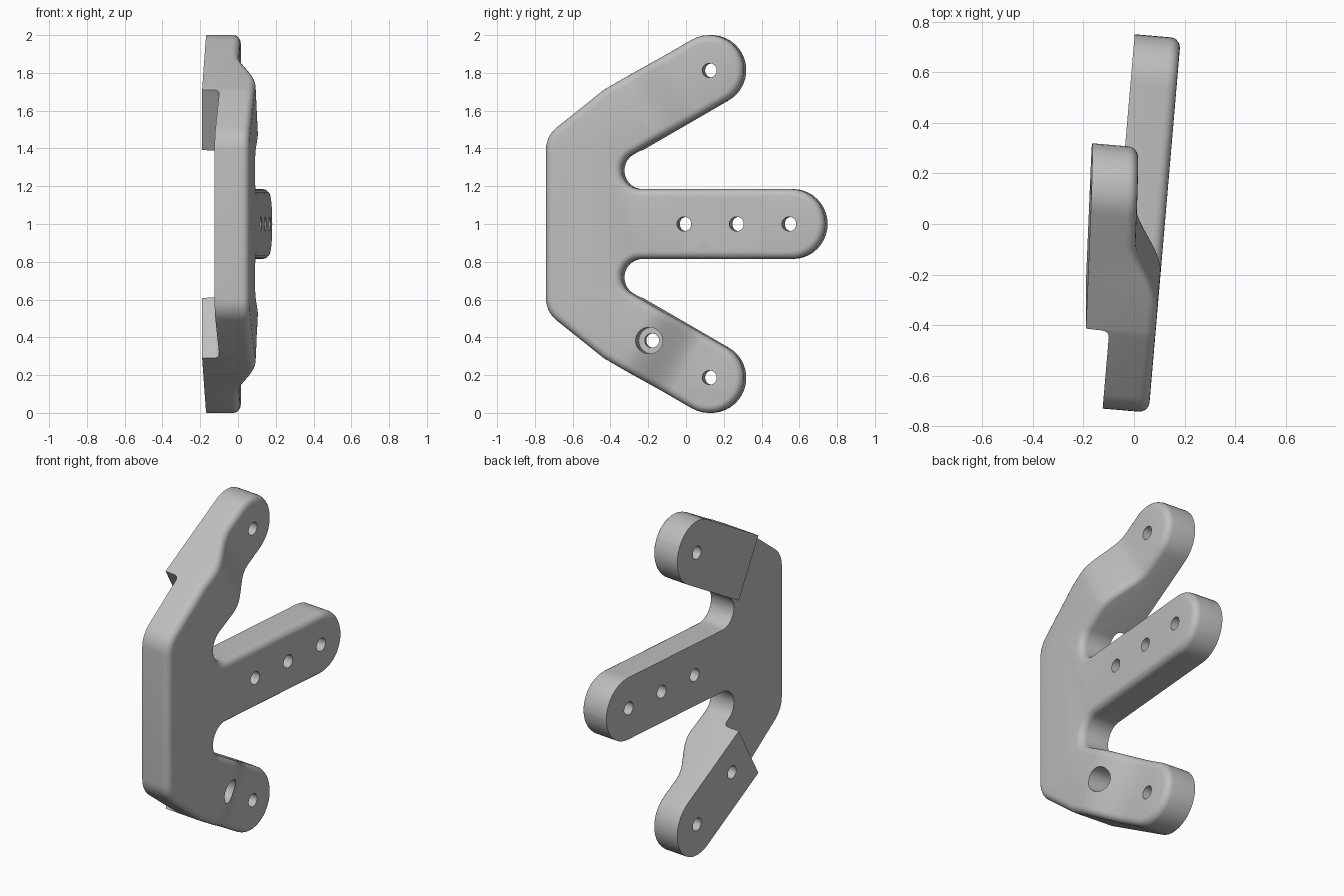
import bpy, bmesh, math
from mathutils import Vector

cube = bpy.data.objects.get("Cube")
if cube:
    bpy.data.objects.remove(cube)

THICK, RIM, TILT = 0.182, 0.04, 0.085      # plate thickness, rounded rim, lean
TIP = Vector((0.12, 1.815))                # centre of the upper arm's rounded end
ALONG = Vector((math.cos(math.pi / 6), 0.5))
ACROSS = Vector((-ALONG.y, ALONG.x))
R = 0.185                                  # half width of every arm
PAD, FILLET = -0.53, 0.03                  # where the raised pad starts, its fillet
BEND0, BEND1 = -0.44, -0.13                # extent of the bend in the arm

grey = bpy.data.materials.new("light grey")
grey.use_nodes = True
grey.diffuse_color = (0.52, 0.52, 0.52, 1)
grey.node_tree.nodes["Principled BSDF"].inputs["Base Color"].default_value = grey.diffuse_color


def arm(s, p):
    return TIP + ALONG * s + ACROSS * p


def rounded(corners):
    """Round every corner (point, radius) of a polygon with an arc."""
    pts = []
    for i, (c, r) in enumerate(corners):
        a = (corners[i - 1][0] - c).normalized()
        b = (corners[(i + 1) % len(corners)][0] - c).normalized()
        half = a.angle(b) / 2
        centre = c + (a + b).normalized() * (r / math.sin(half))
        t0 = c + a * (r / math.tan(half)) - centre
        t1 = c + b * (r / math.tan(half)) - centre
        sweep = math.pi - 2 * half
        n = max(2, round(sweep / 0.16))
        for k in range(n + 1):
            f = k / n
            pts.append(centre + (t0 * math.sin((1 - f) * sweep) + t1 * math.sin(f * sweep)) / math.sin(sweep))
    return pts


def mirrored(v):
    return Vector((v.x, 2 - v.y))


# Outline of the three-armed plate in (y, z): upper half, then its mirror
notch_s = (1 + R - arm(0, -R).y) / ALONG.y
half_outline = [
    (Vector((-0.74, 1.465)), 0.15),
    (arm(PAD, R), 0.2),
    (arm(R, R), R * 0.998),
    (arm(R, -R), R * 0.998),
    (arm(notch_s, -R), 0.098),
    (Vector((0.75, 1 + R)), R * 0.998),
]
outline = rounded(half_outline + [(mirrored(v), r) for v, r in reversed(half_outline)])

bm = bmesh.new()
base = bm.faces.new([bm.verts.new((0, p.x, p.y)) for p in outline])
top = bmesh.ops.extrude_face_region(bm, geom=[base])["geom"]
bmesh.ops.translate(bm, vec=(THICK, 0, 0), verts=[g for g in top if isinstance(g, bmesh.types.BMVert)])
bmesh.ops.recalc_face_normals(bm, faces=bm.faces)
rim = [e for e in bm.edges if all(v.co.x > THICK / 2 for v in e.verts)]
bmesh.ops.bevel(bm, geom=rim, offset=RIM, segments=5, profile=0.5, affect='EDGES')

# Cut lines across both outer arms so that they can bend
stations = [PAD - FILLET * f for f in (1, 0.7, 0.45, 0.25, 0.1, 0)] + [PAD + 0.002]
stations += [BEND0 + (BEND1 - BEND0) * k / 14 for k in range(15)]
for side in (1, -1):
    for s in stations:
        p = arm(s, 0)
        bmesh.ops.bisect_plane(bm, geom=bm.verts[:] + bm.edges[:] + bm.faces[:], dist=1e-5,
                               plane_co=(0, p.x, 1 + side * (p.y - 1)),
                               plane_no=(0, ALONG.x, side * ALONG.y))


def inner_outer(y, z):
    """Depth of the inner and the outer face at one place of the plate."""
    inner = -0.061 + TILT * y
    outer = inner + THICK
    if abs(z - 1) < 0.3:
        return inner, outer
    s = (Vector((y, 1 + abs(z - 1))) - TIP).dot(ALONG)
    pad = -0.19 + 0.036 * (s - PAD)
    f = min(1, max(0, (s - BEND0) / (BEND1 - BEND0)))
    f = f * f * (3 - 2 * f)
    outer += (pad + THICK - outer) * f
    if s > PAD + 0.001:
        inner = pad
    else:
        u = min(1, max(0, (s - PAD + FILLET) / FILLET))
        inner -= FILLET * (1 - math.sqrt(1 - u * u))
    return inner, outer


for v in bm.verts:
    t, y, z = v.co
    inner, outer = inner_outer(y, z)
    x = inner + t if t < THICK / 2 else outer - (THICK - t)
    v.co = (x, y - TILT * x, z)
bmesh.ops.recalc_face_normals(bm, faces=bm.faces)


def to_object(name, mesh_bm):
    mesh = bpy.data.meshes.new(name)
    mesh_bm.to_mesh(mesh)
    mesh_bm.free()
    mesh.materials.append(grey)
    ob = bpy.data.objects.new(name, mesh)
    bpy.context.collection.objects.link(ob)
    return ob


bracket = to_object("bracket_plate", bm)


def drill(y, z, r, x0=-0.5, x1=0.5):
    """Cut a round hole square to the leaning plate."""
    cb = bmesh.new()
    bmesh.ops.create_cone(cb, cap_ends=True, segments=32, radius1=r, radius2=r, depth=x1 - x0)
    for v in cb.verts:
        a, b, c = v.co
        x = c + (x0 + x1) / 2
        v.co = (x + TILT * a, y + a - TILT * x, z + b)
    bmesh.ops.recalc_face_normals(cb, faces=cb.faces)
    cutter = to_object("hole_cutter", cb)
    cutter.hide_render = True
    mod = bracket.modifiers.new("hole", 'BOOLEAN')
    mod.operation, mod.solver, mod.object = 'DIFFERENCE', 'EXACT', cutter
    bpy.context.view_layer.objects.active = bracket
    bpy.ops.object.modifier_apply(modifier=mod.name)
    bpy.data.objects.remove(cutter)


# Middle arm holes
for y in (0.0, 0.28, 0.56):
    drill(y, 1.0, 0.038)
# Large plate holes, arm tip holes and counterbored arm holes
for side in (1, -1):
    drill(-0.56, 1 + side * 0.37, 0.073)
    drill(TIP.x + 0.005, 1 + side * 0.813, 0.038)
    drill(-0.188, 1 + side * 0.617, 0.038)
    drill(-0.188, 1 + side * 0.617, 0.07, x0=-0.09)

bpy.ops.object.select_all(action='DESELECT')
bracket.select_set(True)
bpy.context.view_layer.objects.active = bracket
bpy.ops.object.shade_smooth_by_angle(angle=math.radians(30))
